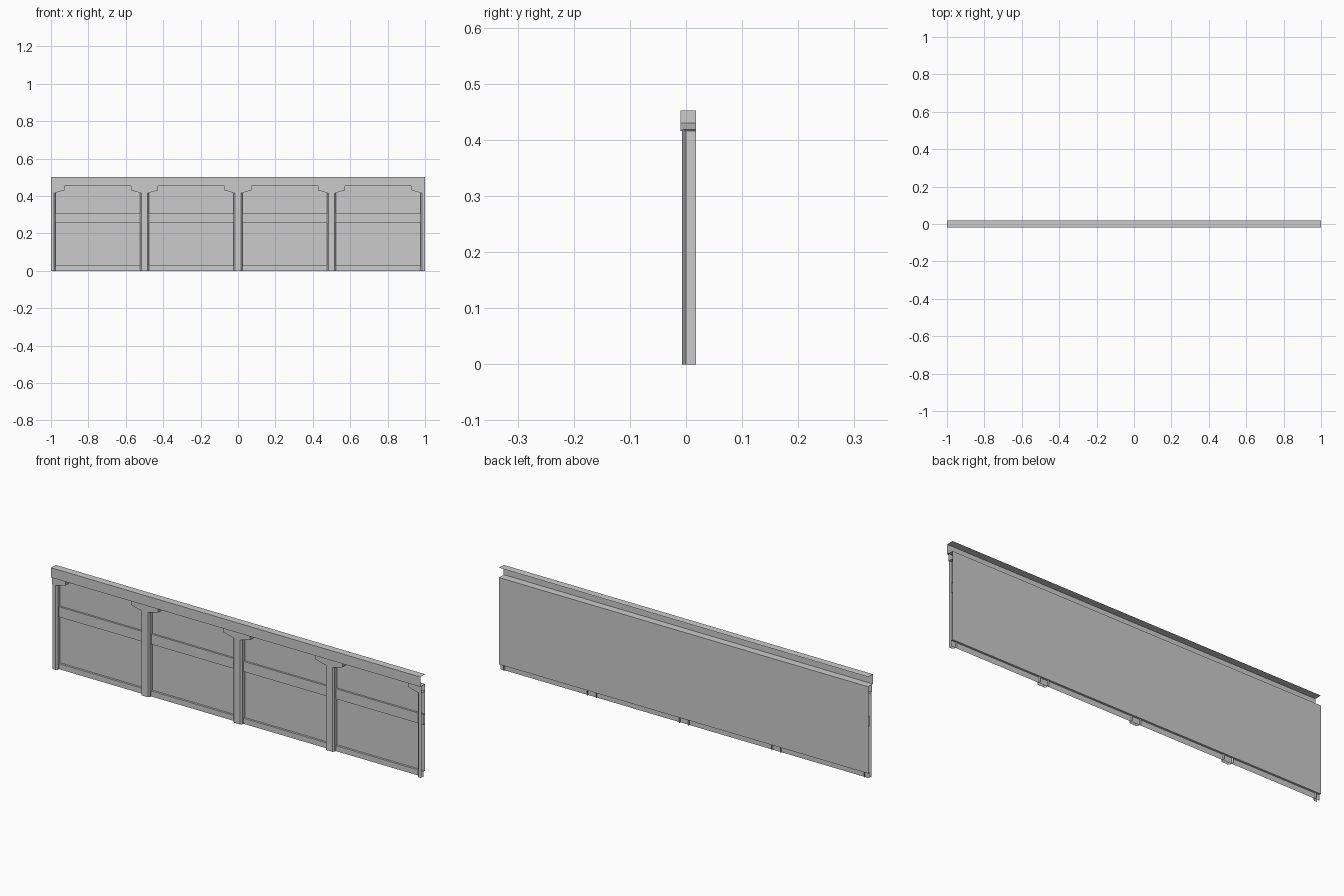
import bpy

if "Cube" in bpy.data.objects:
    bpy.data.objects.remove(bpy.data.objects["Cube"])

FRONT, BACK = -0.018, 0.018   # full depth of the wall
TOP, RAIL = 0.50, 0.452       # top of wall, underside of the top channel
BASE = 0.027                  # height of the base board


def make(name, verts, faces):
    mesh = bpy.data.meshes.new(name)
    mesh.from_pydata(verts, [], faces)
    mesh.update()
    obj = bpy.data.objects.new(name, mesh)
    bpy.context.collection.objects.link(obj)
    return obj


def sweep(name, path, place, start, end, cap=False):
    """Thin sheet: an open path swept from start to end."""
    n = len(path)
    verts = [place(a, b, t) for t in (start, end) for a, b in path]
    faces = [(i, i + 1, n + i + 1, n + i) for i in range(n - 1)]
    if cap:
        faces.append(tuple(range(n)))
    return make(name, verts, faces)


def along_x(y, z, t):
    return (t, y, z)


def along_y(x, z, t):
    return (x, t, z)


def along_z(x, y, t):
    return (x, y, t)


def half_or_full(half, cx):
    """Half outline (centre outwards) mirrored, or one half at the wall ends."""
    right = [(cx + x, v) for x, v in half]
    left = [(cx - x, v) for x, v in half]
    if cx <= -1:
        return right
    if cx >= 1:
        return left
    return left[::-1] + right


# Top channel, open at the back
sweep("top_channel", [(BACK, TOP), (FRONT, TOP), (FRONT, RAIL), (BACK, RAIL)],
      along_x, -1, 1)

# Back panel stepping forward into the base board
sweep("panel_and_base", [(BACK, RAIL), (BACK, BASE), (0.008, BASE), (0.008, 0)],
      along_x, -1, 1)

# Horizontal band across the panels
sweep("middle_band", [(BACK, 0.305), (0.009, 0.305), (0.009, 0.255), (BACK, 0.255)],
      along_x, -1, 1)

# Chamfered columns with flared brackets; the end ones are halves
column = [(0.017, -0.007), (0.024, 0.0), (0.024, BACK)]
bracket = [(0.02, 0.416), (0.073, 0.43), (0.073, RAIL)]
for i in range(5):
    cx = -1 + 0.5 * i
    col = [(0, -0.007)] + column if abs(cx) == 1 else column
    brk = [(0, 0.416)] + bracket if abs(cx) == 1 else bracket
    sweep(f"column_{i + 1}", half_or_full(col, cx), along_z, 0, 0.418)
    outline = half_or_full(brk, cx)
    if abs(cx) == 1:
        # front face of the half bracket closes along the wall end
        make(f"bracket_face_{i + 1}",
             [(x, -0.01, z) for x, z in outline + [(cx, RAIL)]], [(0, 1, 2, 3, 4)])
    sweep(f"bracket_{i + 1}", outline, along_y, -0.01, BACK, cap=abs(cx) != 1)
